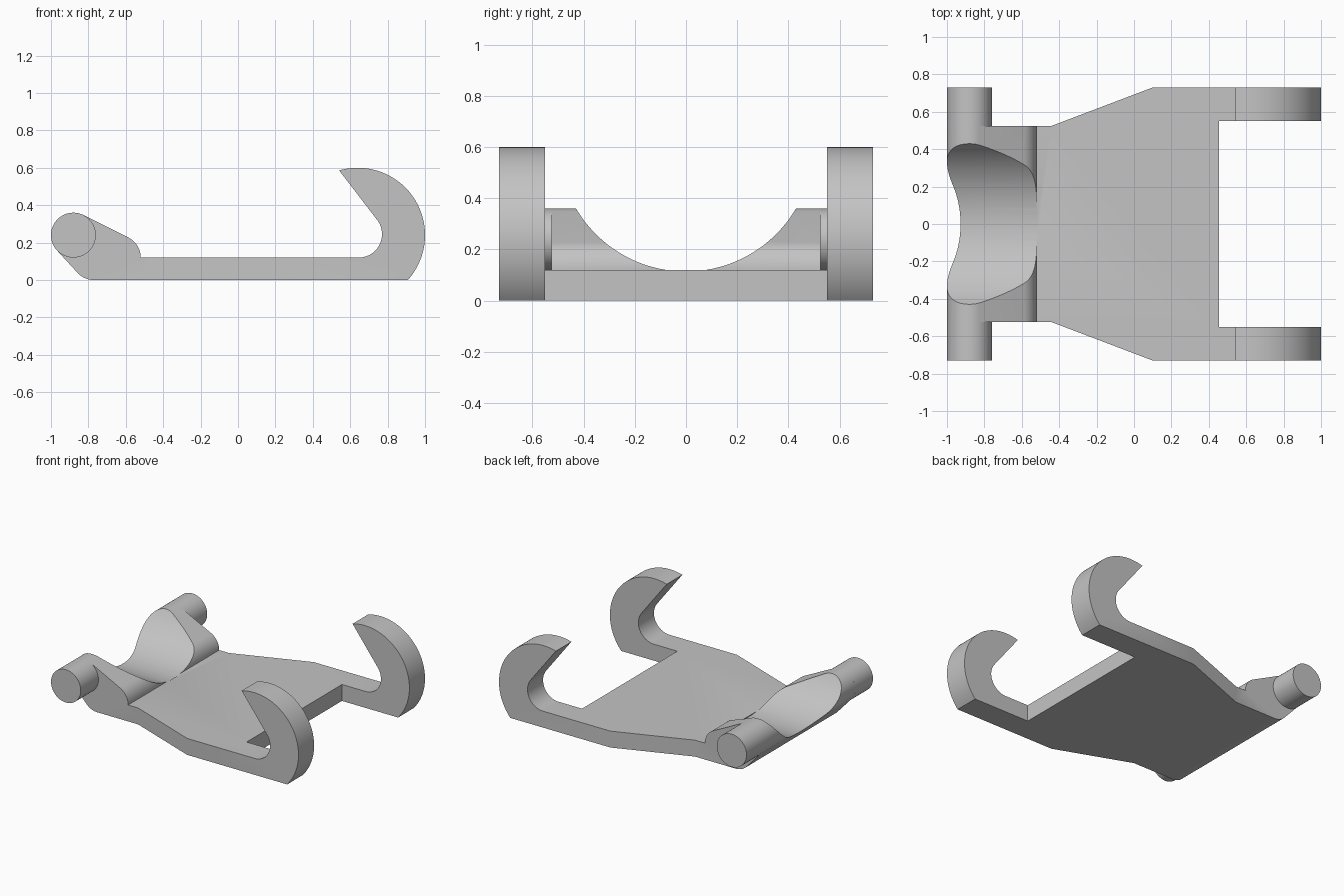
import bpy, bmesh
from math import cos, sin, radians
from mathutils import Vector

default = bpy.data.objects.get("Cube")
if default:
    bpy.data.objects.remove(default, do_unlink=True)

GREY = (0.55, 0.55, 0.55, 1)
grey = bpy.data.materials.new("plain grey")
grey.use_nodes = True
grey.diffuse_color = GREY
grey.node_tree.nodes["Principled BSDF"].inputs["Base Color"].default_value = GREY


def arc(cx, cy, r, start, end, steps):
    """Points on a circular arc, angles in degrees."""
    angles = [radians(start + (end - start) * i / steps) for i in range(steps + 1)]
    return [(cx + r * cos(a), cy + r * sin(a)) for a in angles]


def prism(name, points, place, direction):
    """Extrude an outline; place maps each 2D point into space."""
    bm = bmesh.new()
    face = bm.faces.new([bm.verts.new(place(*p)) for p in points])
    new = bmesh.ops.extrude_face_region(bm, geom=[face])["geom"]
    verts = [g for g in new if isinstance(g, bmesh.types.BMVert)]
    bmesh.ops.translate(bm, verts=verts, vec=Vector(direction))
    bmesh.ops.recalc_face_normals(bm, faces=bm.faces)
    mesh = bpy.data.meshes.new(name)
    bm.to_mesh(mesh)
    bm.free()
    mesh.materials.append(grey)
    obj = bpy.data.objects.new(name, mesh)
    bpy.context.collection.objects.link(obj)
    return obj


def boolean(obj, cutter, operation):
    mod = obj.modifiers.new(cutter.name, "BOOLEAN")
    mod.object, mod.operation, mod.solver = cutter, operation, "EXACT"
    bpy.context.view_layer.objects.active = obj
    bpy.ops.object.modifier_apply(modifier=mod.name)
    bpy.data.objects.remove(cutter, do_unlink=True)


def smooth(obj):
    bpy.ops.object.select_all(action="DESELECT")
    obj.select_set(True)
    bpy.context.view_layer.objects.active = obj
    bpy.ops.object.shade_smooth_by_angle(angle=radians(30))


# Side profile: pin hump, flat plate and open hooks
PIN_X, PIN_Z, PIN_R = -0.88, 0.24, 0.12
profile = (
    arc(PIN_X, PIN_Z, PIN_R, 63.4, 225, 28)
    + arc(-0.77, 0.12, 0.12, 225, 270, 10)
    + arc(0.64, 0.24, 0.36, -41.8, 106, 48)
    + arc(0.645, 0.245, 0.125, 39, -90, 28)
    + arc(-0.64, 0.12, 0.12, 0, 63.4, 14)
)
body = prism("hook_plate", profile, lambda x, z: (x, -0.8, z), (0, 1.6, 0))

# Plan outline: narrow hump end, flared plate, fork between the hooks
half = [(-1.1, 0.525), (-0.44, 0.525), (0.1, 0.73), (1.1, 0.73), (1.1, 0.55), (0.455, 0.55)]
plan = half + [(x, -y) for x, y in reversed(half)]
boolean(body, prism("plan_cutter", plan, lambda x, y: (x, y, -0.2), (0, 0, 1.2)), "INTERSECT")

# Round scoop across the hump
scoop = prism("scoop_cutter", arc(0, 0.612, 0.498, 0, 358, 179),
              lambda y, z: (-1.3, y, z), (0.785, 0, 0))
boolean(body, scoop, "DIFFERENCE")
smooth(body)

# Pins at both ends of the hump
for name, side in (("left_pin", 1), ("right_pin", -1)):
    pin = prism(name, arc(PIN_X, PIN_Z, PIN_R, 0, 355, 71),
                lambda x, z: (x, side * 0.525, z), (0, side * 0.205, 0))
    smooth(pin)
